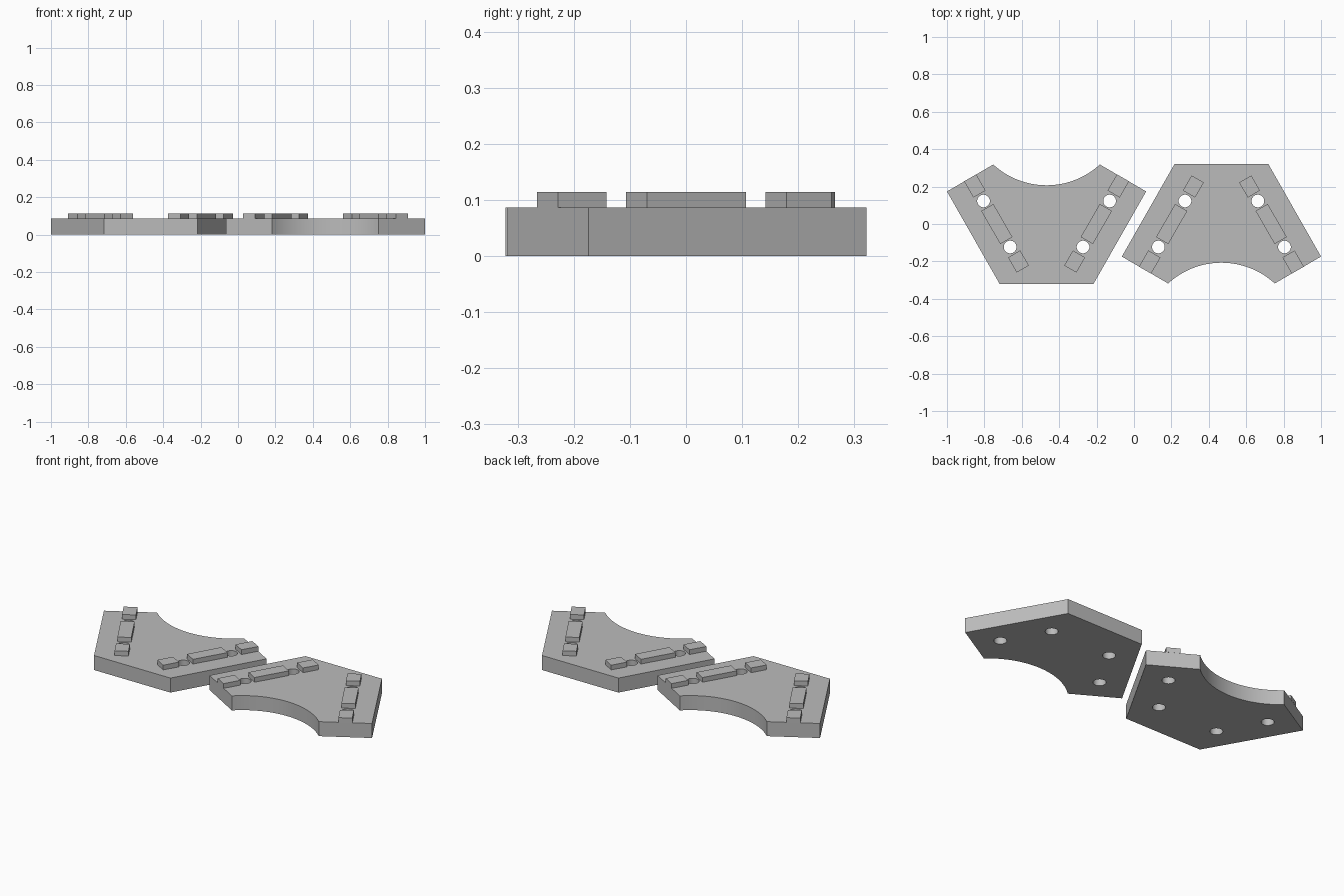
import bpy, bmesh, math
from mathutils import Matrix, Vector

if "Cube" in bpy.data.objects:
    bpy.data.objects.remove(bpy.data.objects["Cube"], do_unlink=True)

THICK, TOP = 0.086, 0.114        # plate thickness, top of the ridges
ROW_X, ROW_W = 0.266, 0.075      # middle and width of each ridge row
HOLE_R, HOLE_T = 0.034, 0.142    # hole radius, distance along the row

grey = bpy.data.materials.new("plain grey")
grey.use_nodes = True
grey.diffuse_color = (0.5, 0.5, 0.5, 1)
grey.node_tree.nodes["Principled BSDF"].inputs["Base Color"].default_value = (0.5, 0.5, 0.5, 1)


def make_object(name, bm, matrix):
    bmesh.ops.recalc_face_normals(bm, faces=bm.faces)
    mesh = bpy.data.meshes.new(name)
    bm.to_mesh(mesh)
    bm.free()
    mesh.materials.append(grey)
    obj = bpy.data.objects.new(name, mesh)
    obj.matrix_world = matrix
    bpy.context.collection.objects.link(obj)
    return obj


def row_point(side, t):
    """Point on a slanted row; t grows towards the arched edge."""
    return Vector((side * (ROW_X + t * 0.5), -t * math.sqrt(0.75), 0))


def outline():
    """Half hexagon with a concave arc between its two feet."""
    half = [(0.25, 0.322), (0.5325, -0.174), (0.285, -0.318)]
    radius, centre_y = 0.421, -0.628
    a = math.asin(0.285 / radius)
    n = 40
    arc = [(radius * math.sin(a - 2 * a * i / n), centre_y + radius * math.cos(a - 2 * a * i / n))
           for i in range(1, n)]
    return half + arc + [(-x, y) for x, y in reversed(half)]


def build_plate(name, matrix):
    # Plate body
    bm = bmesh.new()
    face = bm.faces.new([bm.verts.new((x, y, 0)) for x, y in outline()])
    up = bmesh.ops.extrude_face_region(bm, geom=[face])["geom"]
    verts = [g for g in up if isinstance(g, bmesh.types.BMVert)]
    bmesh.ops.translate(bm, verts=verts, vec=(0, 0, THICK))
    plate = make_object(name + "_plate", bm, matrix)

    # Four through holes
    bm = bmesh.new()
    for side in (-1, 1):
        for t in (-HOLE_T, HOLE_T):
            place = Matrix.Translation(row_point(side, t) + Vector((0, 0, THICK / 2)))
            bmesh.ops.create_cone(bm, cap_ends=True, segments=32, radius1=HOLE_R,
                                  radius2=HOLE_R, depth=THICK * 2, matrix=place)
    cutter = make_object(name + "_hole_cutter", bm, matrix)
    cutter.hide_render = True
    mod = plate.modifiers.new("holes", 'BOOLEAN')
    mod.operation, mod.solver, mod.object = 'DIFFERENCE', 'EXACT', cutter
    bpy.ops.object.select_all(action='DESELECT')
    plate.select_set(True)
    bpy.context.view_layer.objects.active = plate
    bpy.ops.object.modifier_apply(modifier=mod.name)
    bpy.data.objects.remove(cutter, do_unlink=True)
    bpy.ops.object.shade_smooth_by_angle(angle=math.radians(25))

    # Ridges: inner, long middle, and outer one flush with the foot edge
    ridges = {"inner_ridge": (-0.278, -0.185), "middle_ridge": (-0.102, 0.102),
              "outer_ridge": (0.185, 0.285)}
    for label, side in (("left", 1), ("right", -1)):
        for part, (t0, t1) in ridges.items():
            bm = bmesh.new()
            place = (Matrix.Translation(row_point(side, (t0 + t1) / 2) + Vector((0, 0, (THICK + TOP) / 2)))
                     @ Matrix.Rotation(-side * math.radians(60), 4, 'Z')
                     @ Matrix.Diagonal((t1 - t0, ROW_W, TOP - THICK, 1)))
            bmesh.ops.create_cube(bm, size=1, matrix=place)
            make_object(f"{name}_{label}_{part}", bm, matrix)


# Two identical plates, one turned half way round
offset = Matrix.Translation((0.4675, 0, 0))
build_plate("left", offset)
build_plate("right", Matrix.Rotation(math.pi, 4, 'Z') @ offset)
